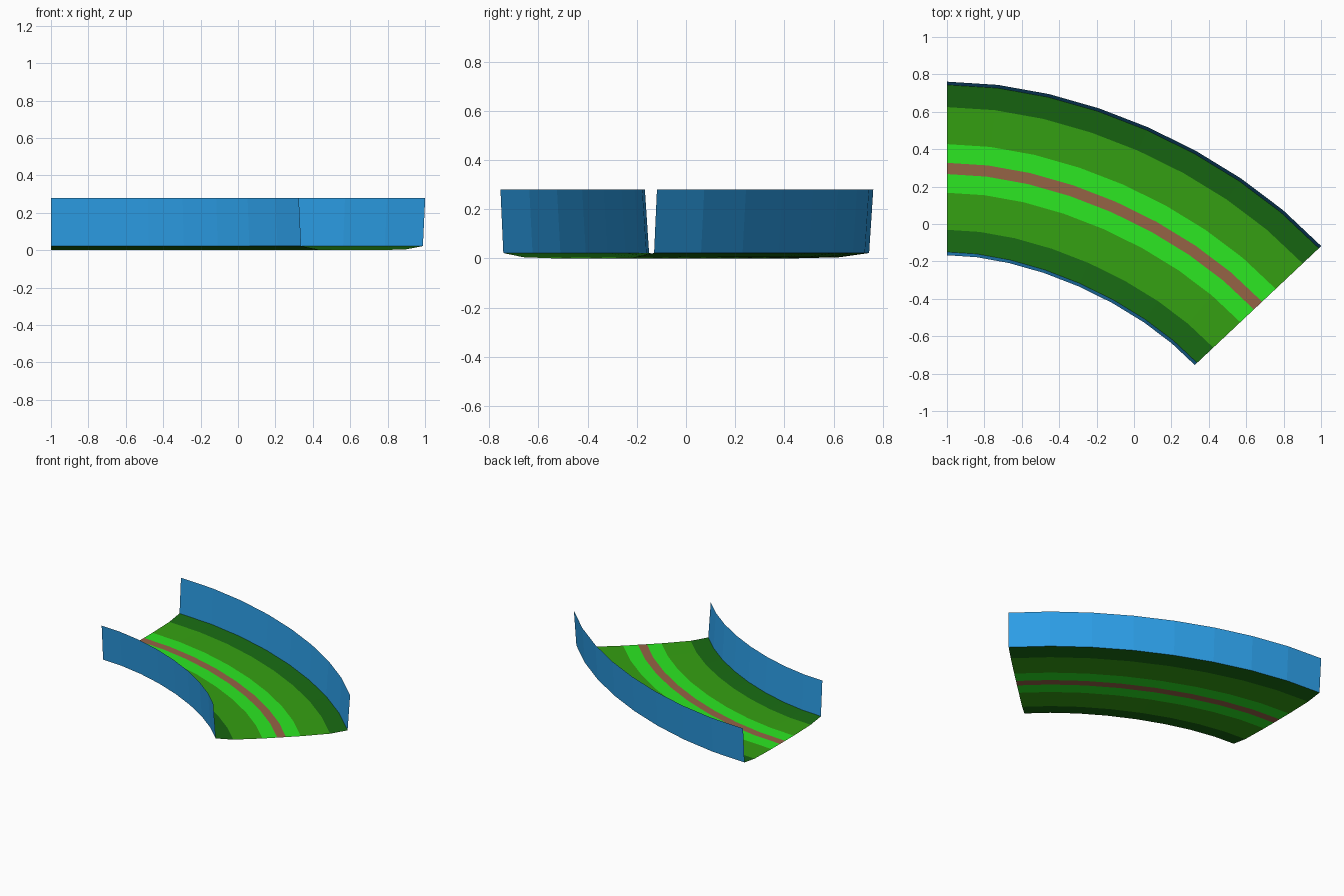
import bpy
from mathutils import Vector

if "Cube" in bpy.data.objects:
    bpy.data.objects.remove(bpy.data.objects["Cube"])

SEGMENTS = 8
# centre line of the bend as a cubic curve: start, two handles, end
END_DIR = Vector((0.685, -0.728))
P0, P3 = Vector((-1, 0.297)), Vector((0.663, -0.436))
P1, P2 = P0 + Vector((0.56, 0)), P3 - END_DIR * 0.59


def centre_line():
    """Points on the bend with their outward (left-hand) normals."""
    stations = []
    for i in range(SEGMENTS + 1):
        t = i / SEGMENTS
        u = 1 - t
        p = P0 * u ** 3 + P1 * 3 * u * u * t + P2 * 3 * u * t * t + P3 * t ** 3
        d = ((P1 - P0) * u * u + (P2 - P1) * 2 * u * t + (P3 - P2) * t * t).normalized()
        stations.append((p, Vector((-d.y, d.x))))
    return stations


def material(name, rgb):
    m = bpy.data.materials.new(name)
    m.diffuse_color = (*rgb, 1)
    m.use_nodes = True
    m.node_tree.nodes["Principled BSDF"].inputs["Base Color"].default_value = m.diffuse_color
    return m


def strip(name, a, b, mat):
    """Sheet swept along the bend between two (offset, height) profile points."""
    verts, faces = [], []
    for p, n in centre_line():
        for off, z in (a, b):
            q = p + n * off
            verts.append((q.x, q.y, z))
    for i in range(SEGMENTS):
        k = 2 * i
        faces.append((k, k + 2, k + 3, k + 1))
    mesh = bpy.data.meshes.new(name)
    mesh.from_pydata(verts, [], faces)
    mesh.materials.append(mat)
    bpy.context.collection.objects.link(bpy.data.objects.new(name, mesh))


brown = material("brown", (0.30, 0.125, 0.06))
bright = material("bright_green", (0.025, 0.80, 0.016))
mid = material("mid_green", (0.035, 0.35, 0.006))
dark = material("dark_green", (0.009, 0.14, 0.006))
blue = material("blue", (0.025, 0.34, 0.79))

# Middle stripe
strip("centre_stripe", (-0.03, 0), (0.03, 0), brown)

# Half cross-section, from the stripe out to the top of the wall
bands = [
    ("inner_lane", (0.03, 0), (0.13, 0.0), bright),
    ("middle_lane", (0.13, 0.0), (0.328, 0.005), mid),
    ("outer_lane", (0.328, 0.005), (0.447, 0.022), dark),
    ("side_wall", (0.447, 0.022), (0.464, 0.28), blue),
]
for name, a, b, mat in bands:
    strip(name + "_left", a, b, mat)
    strip(name + "_right", (-b[0], b[1]), (-a[0], a[1]), mat)
